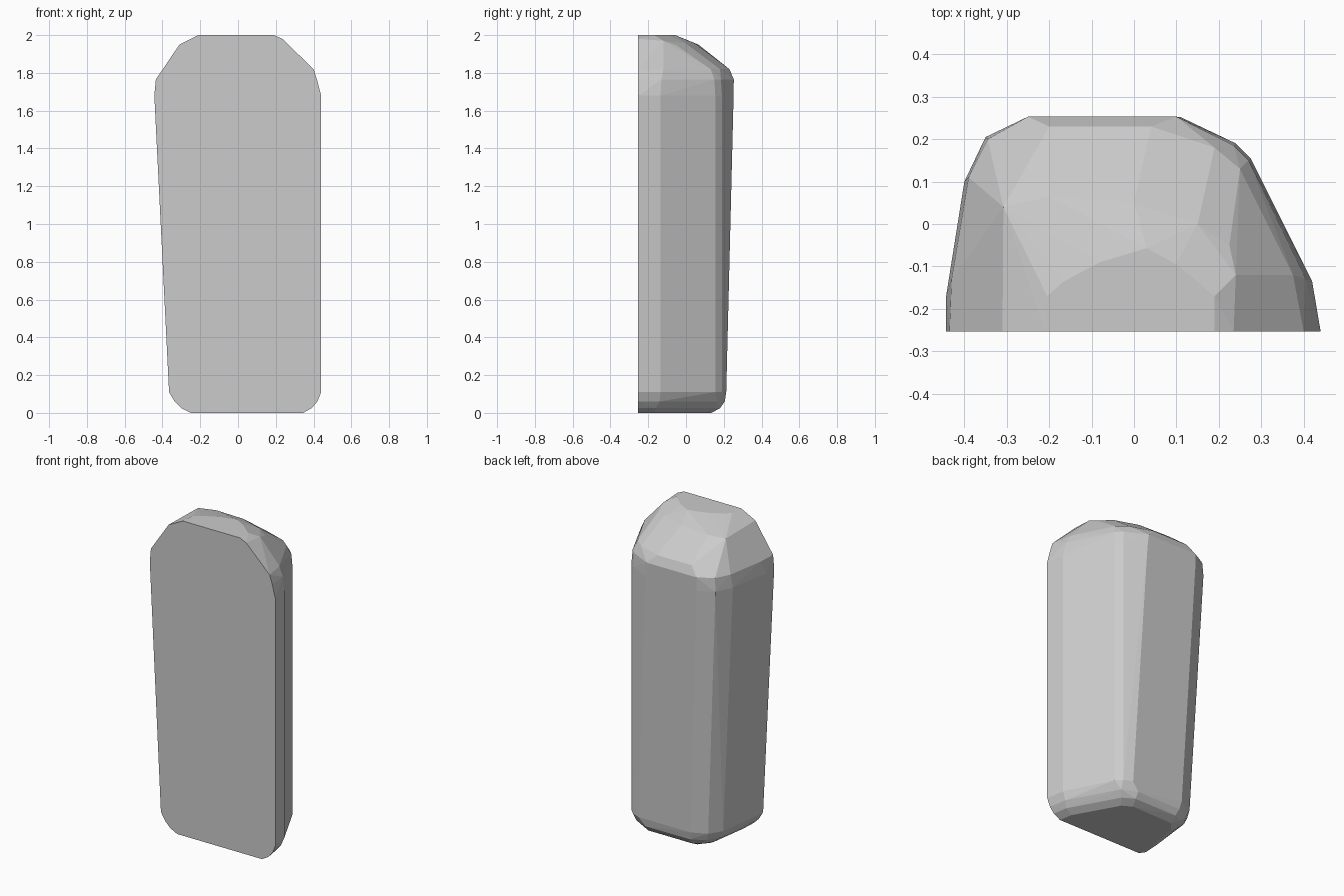
import bpy, bmesh

F = -0.253  # flat front plane

# Horizontal outlines (x, y), running left to right round the back, at given heights
rings = [
    # base
    (0.00, [(-.25, F), (-.25, -.12), (-.22, .07), (-.17, .13), (.12, .135), (.18, .10), (.33, -.17), (.345, F)]),
    (0.025, [(-.30, F), (-.295, -.15), (-.26, .09), (-.22, .15), (-.16, .18), (.14, .18), (.21, .14), (.375, -.16), (.39, F)]),
    (0.06, [(-.335, F), (-.33, -.17), (-.30, .09), (-.255, .16), (-.17, .203), (.14, .205), (.235, .165), (.40, -.14), (.42, F)]),
    # lower wall
    (0.11, [(-.365, F), (-.36, -.18), (-.325, .09), (-.275, .17), (-.18, .213), (.185, .213), (.24, .19), (.275, .155), (.42, -.135), (.44, F)]),
    # upper wall
    (1.68, [(-.443, F), (-.443, -.17), (-.40, .10), (-.35, .205), (-.25, .252), (.11, .252), (.24, .19), (.275, .155), (.42, -.135), (.44, F)]),
    # shoulders
    (1.765, [(-.435, F), (-.43, -.13), (-.39, .11), (-.345, .20), (-.25, .253), (.10, .253), (.235, .185), (.27, .15), (.405, -.13), (.418, F)]),
    (1.82, [(-.20, .23), (.04, .23), (.19, .18), (.25, .13), (.375, -.12), (.40, F)]),
]

# Crown facets (x, y, z)
crown = [
    (-.31, F, 1.95), (-.308, .04, 1.945), (-.20, .065, 1.95), (.0, .05, 1.955),
    (.15, .0, 1.955), (.225, -.05, 1.945), (.24, -.12, 1.97), (.235, F, 1.98),
    (-.21, F, 2), (-.205, -.17, 2), (-.165, -.135, 2), (-.08, -.09, 2),
    (.03, -.057, 2), (.10, -.095, 2), (.19, -.17, 2), (.19, F, 2),
]

points = [(x, y, z) for z, ring in rings for x, y in ring] + crown

# Stone slab: hull of the outlines
bm = bmesh.new()
for p in points:
    bm.verts.new(p)
res = bmesh.ops.convex_hull(bm, input=bm.verts)
loose = [v for v in bm.verts if not v.link_faces]
bmesh.ops.delete(bm, geom=loose, context='VERTS')
bmesh.ops.dissolve_limit(bm, angle_limit=0.02, verts=bm.verts, edges=bm.edges)
bmesh.ops.recalc_face_normals(bm, faces=bm.faces)

mesh = bpy.data.meshes.new("stone_slab")
bm.to_mesh(mesh)
bm.free()
obj = bpy.data.objects.new("stone_slab", mesh)
bpy.context.collection.objects.link(obj)
